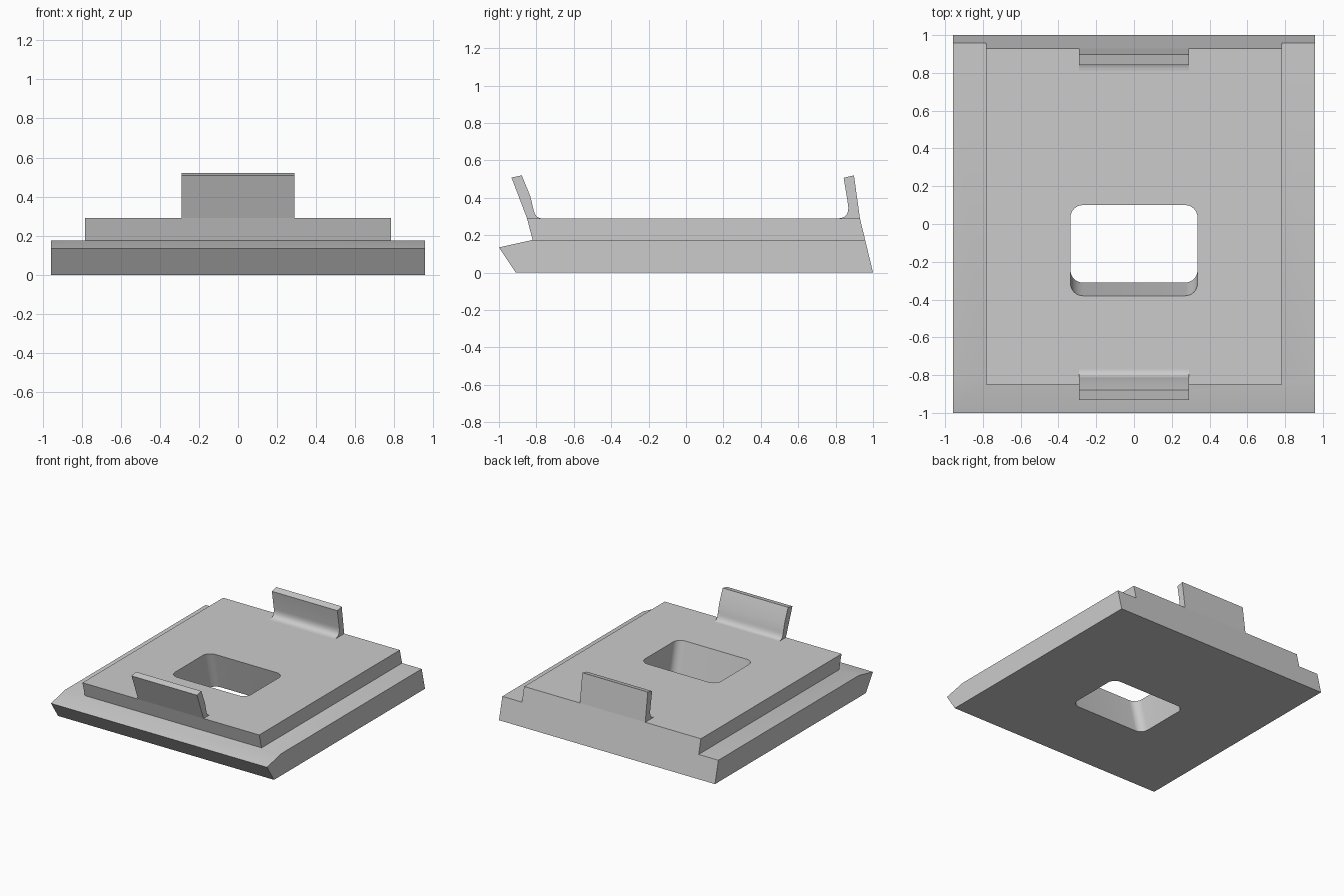
import bpy
import bmesh
from math import cos, sin, pi, radians
from mathutils import Vector

if "Cube" in bpy.data.objects:
    bpy.data.objects.remove(bpy.data.objects["Cube"], do_unlink=True)

grey = bpy.data.materials.new("light grey")
grey.use_nodes = True
colour = (0.6, 0.6, 0.6, 1)
grey.diffuse_color = colour
grey.node_tree.nodes["Principled BSDF"].inputs["Base Color"].default_value = colour

DECK, SHELF = 0.29, 0.175
SLANT = -0.07 / DECK          # backward lean shared by the rear face and window


def prism(name, points, sweep):
    """Extrude a closed outline of 3D points along the sweep vector."""
    bm = bmesh.new()
    face = bm.faces.new([bm.verts.new(p) for p in points])
    ext = bmesh.ops.extrude_face_region(bm, geom=[face], use_keep_orig=True)
    moved = [g for g in ext["geom"] if isinstance(g, bmesh.types.BMVert)]
    bmesh.ops.translate(bm, verts=moved, vec=Vector(sweep))
    bmesh.ops.recalc_face_normals(bm, faces=bm.faces)
    mesh = bpy.data.meshes.new(name)
    bm.to_mesh(mesh)
    bm.free()
    mesh.materials.append(grey)
    obj = bpy.data.objects.new(name, mesh)
    bpy.context.collection.objects.link(obj)
    return obj


def side_prism(name, profile, half_width):
    """Extrude a (y, z) profile symmetrically across x."""
    return prism(name, [(-half_width, y, z) for y, z in profile],
                 (2 * half_width, 0, 0))


def activate(obj):
    bpy.ops.object.select_all(action="DESELECT")
    obj.select_set(True)
    bpy.context.view_layer.objects.active = obj


def cut(obj, cutter):
    cutter.hide_render = True
    mod = obj.modifiers.new("cut", "BOOLEAN")
    mod.operation, mod.solver, mod.object = "DIFFERENCE", "EXACT", cutter
    activate(obj)
    bpy.ops.object.modifier_apply(modifier=mod.name)
    bpy.data.objects.remove(cutter, do_unlink=True)


# Base plate with a pointed front nose and a leaning rear face
plate = side_prism("base_plate", [
    (-0.91, 0), (1, 0), (1 + SLANT * DECK, DECK), (-0.85, DECK),
    (-0.82, SHELF), (-1, 0.135)], 0.957)

# Stepped shelves along both sides
for side in (-1, 1):
    cut(plate, prism("shelf_cutter", [
        (side * x, -1.2, z) for x, z in
        ((0.783, SHELF), (1.2, SHELF), (1.2, 0.5), (0.783, 0.5))], (0, 2.4, 0)))

# Slanted window with rounded corners
low, high, radius = -0.1, 0.4, 0.065
outline = []
for i, (sx, sy) in enumerate(((1, 1), (-1, 1), (-1, -1), (1, -1))):
    for step in range(9):
        a = (i + step / 8) * pi / 2
        outline.append((sx * (0.336 - radius) + radius * cos(a),
                        -0.14 + sy * (0.24 - radius) + radius * sin(a)
                        + SLANT * (low - DECK), low))
cut(plate, prism("window_cutter", outline, (0, SLANT * (high - low), high - low)))


def curve(a, b, c, steps=8):
    """Quadratic fillet from a to c, pulled towards b."""
    a, b, c = Vector(a), Vector(b), Vector(c)
    return [tuple(a * (1 - t) ** 2 + b * 2 * t * (1 - t) + c * t * t)
            for t in (k / steps for k in range(steps + 1))]


# Upright clips with a filleted inner foot
rear = side_prism("rear_clip", [(0.93, DECK), (0.898, 0.52), (0.843, 0.507)]
                  + curve((0.867, 0.36), (0.875, DECK), (0.81, DECK)), 0.29)
front = side_prism("front_clip", [(-0.85, DECK), (-0.933, 0.508), (-0.878, 0.52),
                                  (-0.833, 0.41)]
                   + curve((-0.817, 0.345), (-0.808, DECK), (-0.77, DECK)), 0.29)

for part in (plate, rear, front):
    activate(part)
    bpy.ops.object.shade_smooth_by_angle(angle=radians(30))
